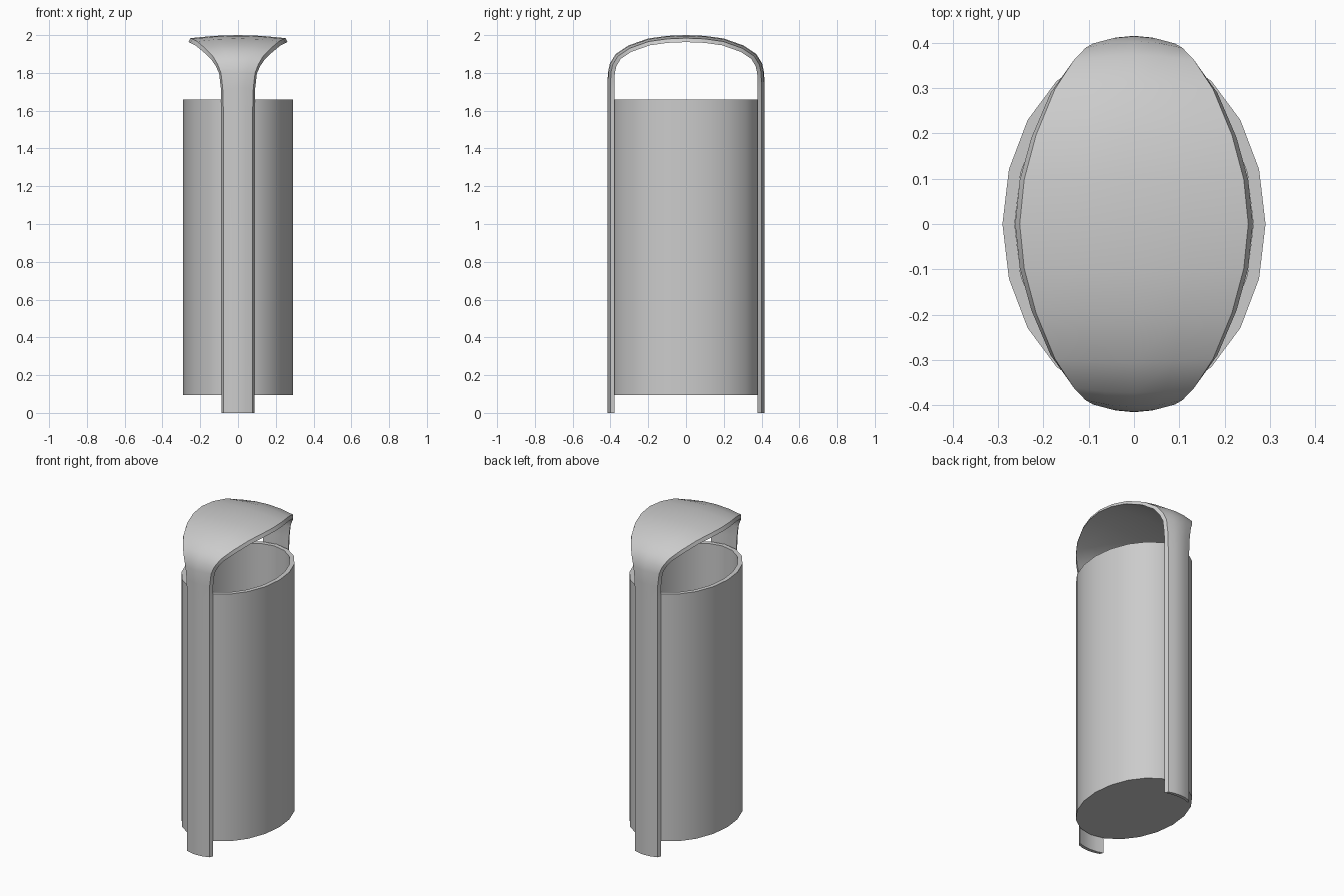
import bpy
import bmesh
import math
from mathutils import Vector

cube = bpy.data.objects.get("Cube")
if cube:
    bpy.data.objects.remove(cube)

metal = bpy.data.materials.new("grey_metal")
metal.use_nodes = True
metal.diffuse_color = (0.6, 0.6, 0.6, 1)
metal.node_tree.nodes["Principled BSDF"].inputs["Base Color"].default_value = (0.6, 0.6, 0.6, 1)


def finish(name, bm):
    bmesh.ops.recalc_face_normals(bm, faces=bm.faces)
    mesh = bpy.data.meshes.new(name)
    bm.to_mesh(mesh)
    bm.free()
    obj = bpy.data.objects.new(name, mesh)
    bpy.context.collection.objects.link(obj)
    mesh.materials.append(metal)
    bpy.ops.object.select_all(action='DESELECT')
    obj.select_set(True)
    bpy.context.view_layer.objects.active = obj
    bpy.ops.object.shade_smooth_by_angle(angle=math.radians(35))
    return obj


def bridge(bm, a, b):
    for i in range(len(a)):
        j = (i + 1) % len(a)
        bm.faces.new((a[i], a[j], b[j], b[i]))


# Oval container: outer wall, rim, inner wall and floor
SIDES, RX, RY, WALL = 20, 0.29, 0.39, 0.027
bm = bmesh.new()
rings = []
for inset, z in ((0, 0.095), (0, 1.66), (WALL, 1.66), (WALL, 0.12)):
    angles = [2 * math.pi * i / SIDES for i in range(SIDES)]
    rings.append([bm.verts.new(((RX - inset) * math.cos(a), (RY - inset) * math.sin(a), z))
                  for a in angles])
for lower, upper in zip(rings, rings[1:]):
    bridge(bm, lower, upper)
bm.faces.new(rings[0])
bm.faces.new(rings[-1])
finish("oval_container", bm)

# Legs and hood: one curved strip running up the front, over and down the back
# Each station is (y, z, half width), from the foot to the crown
half = [(0.415, 0, 0.088), (0.415, 1.62, 0.088), (0.415, 1.72, 0.091), (0.414, 1.8, 0.1),
        (0.403, 1.85, 0.117), (0.372, 1.9, 0.143), (0.305, 1.945, 0.184),
        (0.2, 1.982, 0.226), (0.1, 1.996, 0.252)]
path = [(-y, z, w) for y, z, w in half] + [(0, 2.0, 0.262)] + half[::-1]
THICK, CROWN, EDGE = 0.021, 0.016, 0.01
columns = [-1, -0.5, 0, 0.5, 1]

bm = bmesh.new()
loops = []
for i, (y, z, w) in enumerate(path):
    before, after = path[max(i - 1, 0)], path[min(i + 1, len(path) - 1)]
    tangent = Vector((0, after[0] - before[0], after[1] - before[1])).normalized()
    normal = Vector((0, -tangent.z, tangent.y))
    if i in (0, len(path) - 1):
        normal.z = 0
    centre = Vector((0, y, z))
    outer = [centre + Vector((t * (w - EDGE), 0, 0)) - normal * CROWN * t * t for t in columns]
    inner = [centre + Vector((t * w, 0, 0)) - normal * (CROWN * t * t + THICK)
             for t in reversed(columns)]
    loops.append([bm.verts.new(p) for p in outer + inner])
for a, b in zip(loops, loops[1:]):
    bridge(bm, a, b)
bm.faces.new(loops[0])
bm.faces.new(loops[-1])
finish("legs_and_hood", bm)
